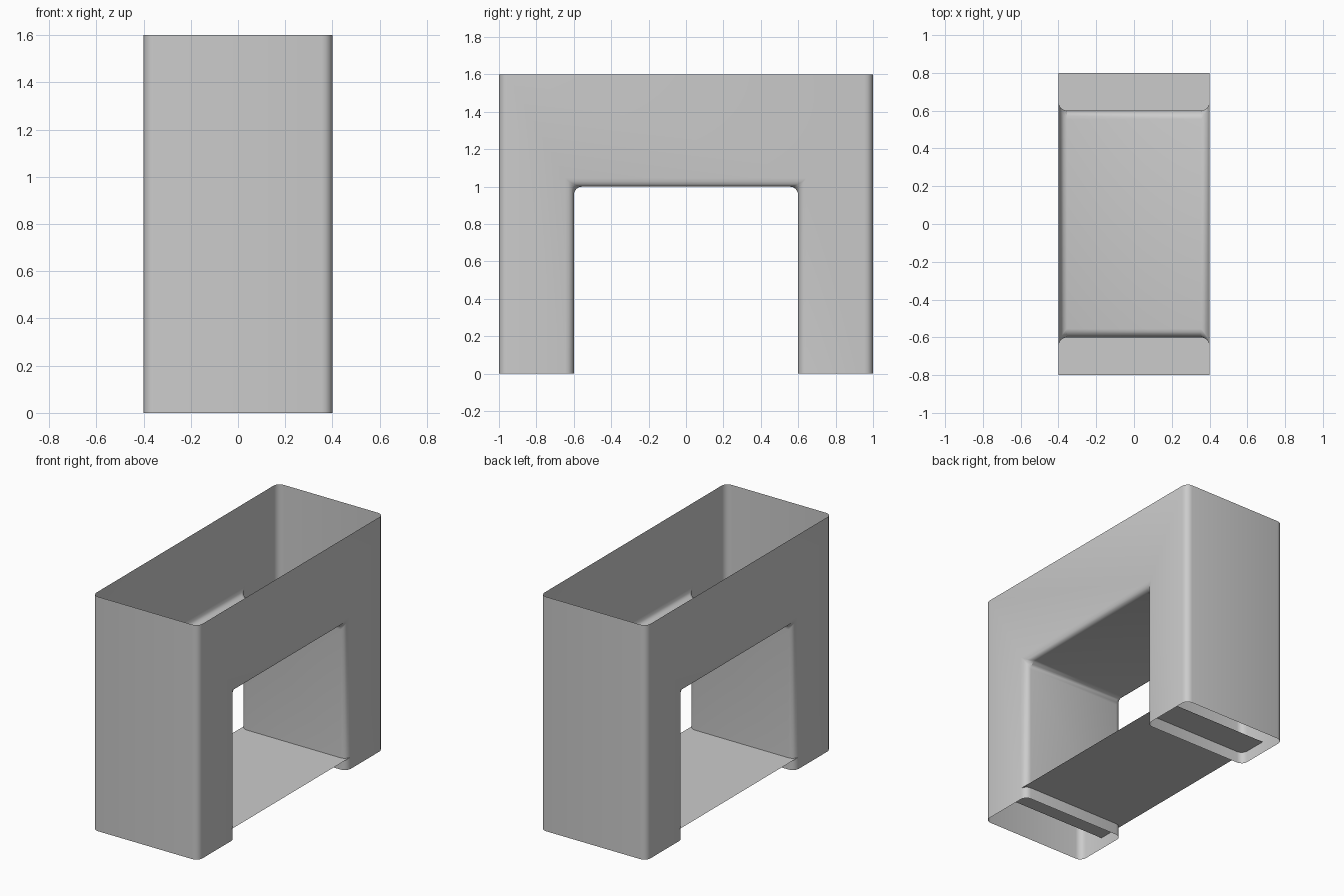
import bpy, bmesh

if "Cube" in bpy.data.objects:
    bpy.data.objects.remove(bpy.data.objects["Cube"])


def make_object(name, bm):
    mesh = bpy.data.meshes.new(name)
    bm.to_mesh(mesh)
    bm.free()
    obj = bpy.data.objects.new(name, mesh)
    bpy.context.collection.objects.link(obj)
    bpy.context.view_layer.objects.active = obj
    obj.select_set(True)
    bpy.ops.object.shade_smooth_by_angle()
    obj.select_set(False)
    return obj


W, TOP = 0.4, 1.6

# Arch-shaped shell: U profile extruded across x
half = [(0.6, 1.0), (0.6, 0.0), (1.0, 0.0), (1.0, TOP)]
profile = half + [(-y, z) for y, z in reversed(half)]
bm = bmesh.new()
face = bm.faces.new([bm.verts.new((-W, y, z)) for y, z in profile])
ext = bmesh.ops.extrude_face_region(bm, geom=[face], use_keep_orig=True)
bmesh.ops.translate(bm, vec=(2 * W, 0, 0),
                    verts=[v for v in ext["geom"] if isinstance(v, bmesh.types.BMVert)])
bmesh.ops.recalc_face_normals(bm, faces=bm.faces[:])

# Open top and open feet
caps = [f for f in bm.faces
        if all(abs(v.co.z - TOP) < 1e-4 for v in f.verts)
        or all(abs(v.co.z) < 1e-4 for v in f.verts)]
bmesh.ops.delete(bm, geom=caps, context='FACES')

# Rounded edges everywhere except the open rims
edges = [e for e in bm.edges if len(e.link_faces) == 2]
bmesh.ops.bevel(bm, geom=edges, offset=0.045, offset_type='OFFSET',
                segments=4, profile=0.5, affect='EDGES', clamp_overlap=True)
make_object("arch_shell", bm)

# Thin flat shelf running between and into the legs
bm = bmesh.new()
bm.faces.new([bm.verts.new((x, y, 0.08))
              for x, y in ((-W, -0.8), (W, -0.8), (W, 0.8), (-W, 0.8))])
make_object("lower_shelf", bm)
